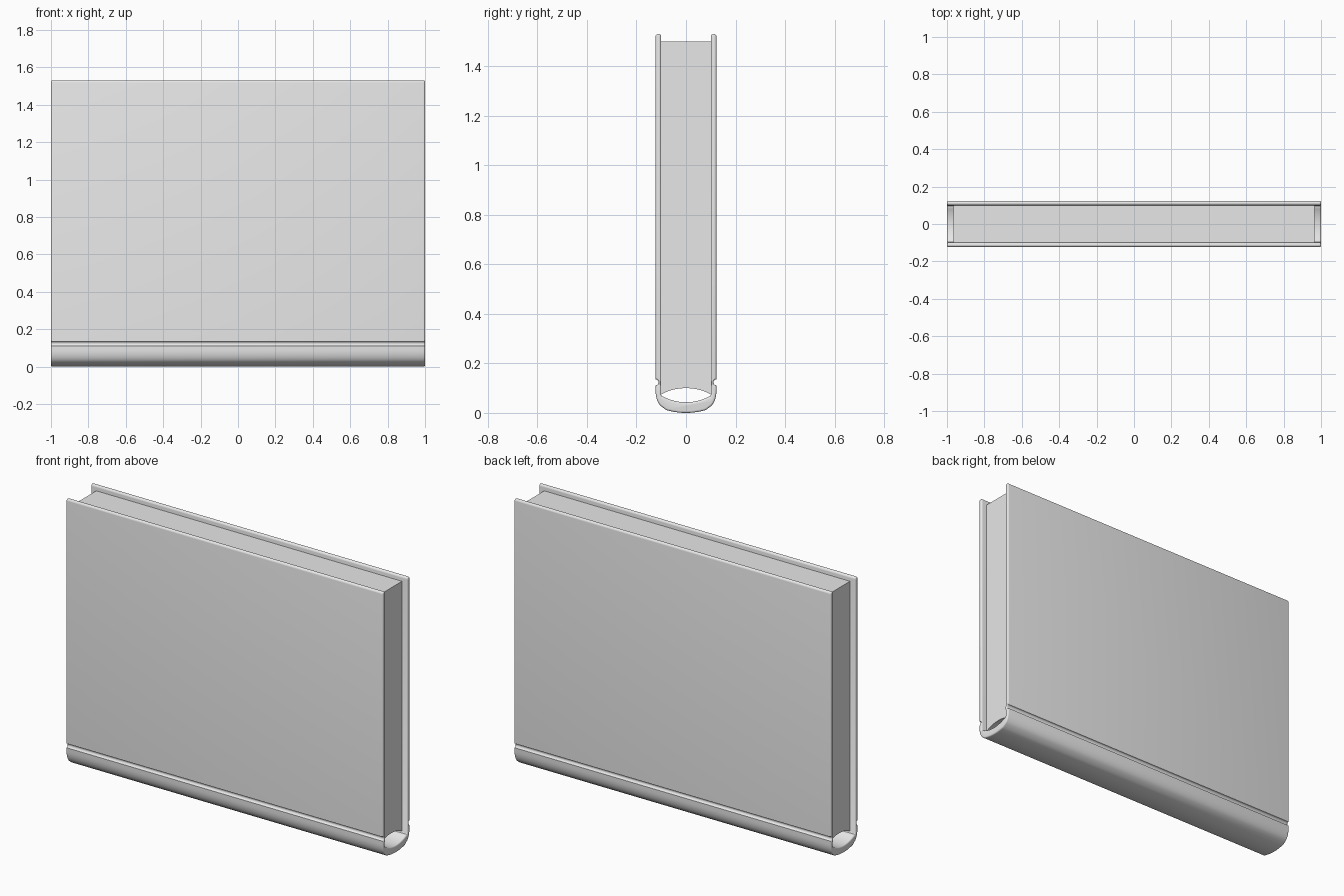
import bpy, bmesh
from math import sin, cos, pi, radians

cube = bpy.data.objects.get("Cube")
if cube:
    bpy.data.objects.remove(cube, do_unlink=True)

grey = bpy.data.materials.new("light grey")
grey.use_nodes = True
colour = (0.8, 0.8, 0.8, 1)
grey.diffuse_color = colour
grey.node_tree.nodes["Principled BSDF"].inputs["Base Color"].default_value = colour

OUT, IN, TOP = 0.123, 0.1, 1.53    # cover faces and top edge
MID, RAD = (OUT + IN) / 2, (OUT - IN) / 2


def arc(cy, cz, ry, rz, start, end, steps):
    """Points on an ellipse arc, angles in degrees."""
    angles = [radians(start + (end - start) * i / steps) for i in range(steps + 1)]
    return [(cy + ry * cos(a), cz + rz * sin(a)) for a in angles]


def extrude(name, outline, half, bevel=0):
    """Extrude a y-z outline along x, with optional rounded rims."""
    bm = bmesh.new()
    face = bm.faces.new([bm.verts.new((-half, y, z)) for y, z in outline])
    new = bmesh.ops.extrude_face_region(bm, geom=[face], use_keep_orig=True)["geom"]
    moved = [v for v in new if isinstance(v, bmesh.types.BMVert)]
    bmesh.ops.translate(bm, verts=moved, vec=(2 * half, 0, 0))
    bmesh.ops.recalc_face_normals(bm, faces=bm.faces)
    if bevel:
        rims = [e for e in bm.edges if abs(e.verts[0].co.x - e.verts[1].co.x) < half]
        bmesh.ops.bevel(bm, geom=rims, offset=bevel, segments=4, profile=0.5,
                        affect='EDGES', clamp_overlap=False)
    mesh = bpy.data.meshes.new(name)
    bm.to_mesh(mesh)
    bm.free()
    mesh.materials.append(grey)
    obj = bpy.data.objects.new(name, mesh)
    bpy.context.collection.objects.link(obj)
    bpy.ops.object.select_all(action='DESELECT')
    obj.select_set(True)
    bpy.context.view_layer.objects.active = obj
    bpy.ops.object.shade_smooth_by_angle(angle=radians(35))
    return obj


def mirrored(points):
    return [(-y, z) for y, z in reversed(points)]


# Cover: curved spine, rounded shoulder, hinge groove, board with round edge
spine = arc(0, 0.28, 0.28, 0.28, -90, -70, 6)
shoulder = arc(0.083, 0.09, 0.04, 0.07, -65, 0, 8)
groove = arc(OUT, 0.123, 0.012, 0.012, 270, 90, 8)
board_edge = arc(MID, TOP - RAD, RAD, RAD, 0, 180, 8)
outer = spine[1:-1] + shoulder + groove + board_edge
inner = [(IN, 0.072), (0.096, 0.066)] + arc(0, 0.24, 0.197, 0.197, -62, -90, 7)[:-1]
half = outer + inner
extrude("cover", [(0, 0)] + half + [(0, 0.043)] + mirrored(half), 1, 0.008)

# Page block with a hollowed edge above the spine
hollow = arc(0, -0.1125, 0.2125, 0.2125, 62, 118, 16)
extrude("page_block", hollow + [(-IN, 0.075), (-IN, 1.5), (IN, 1.5), (IN, 0.075)], 0.965)
